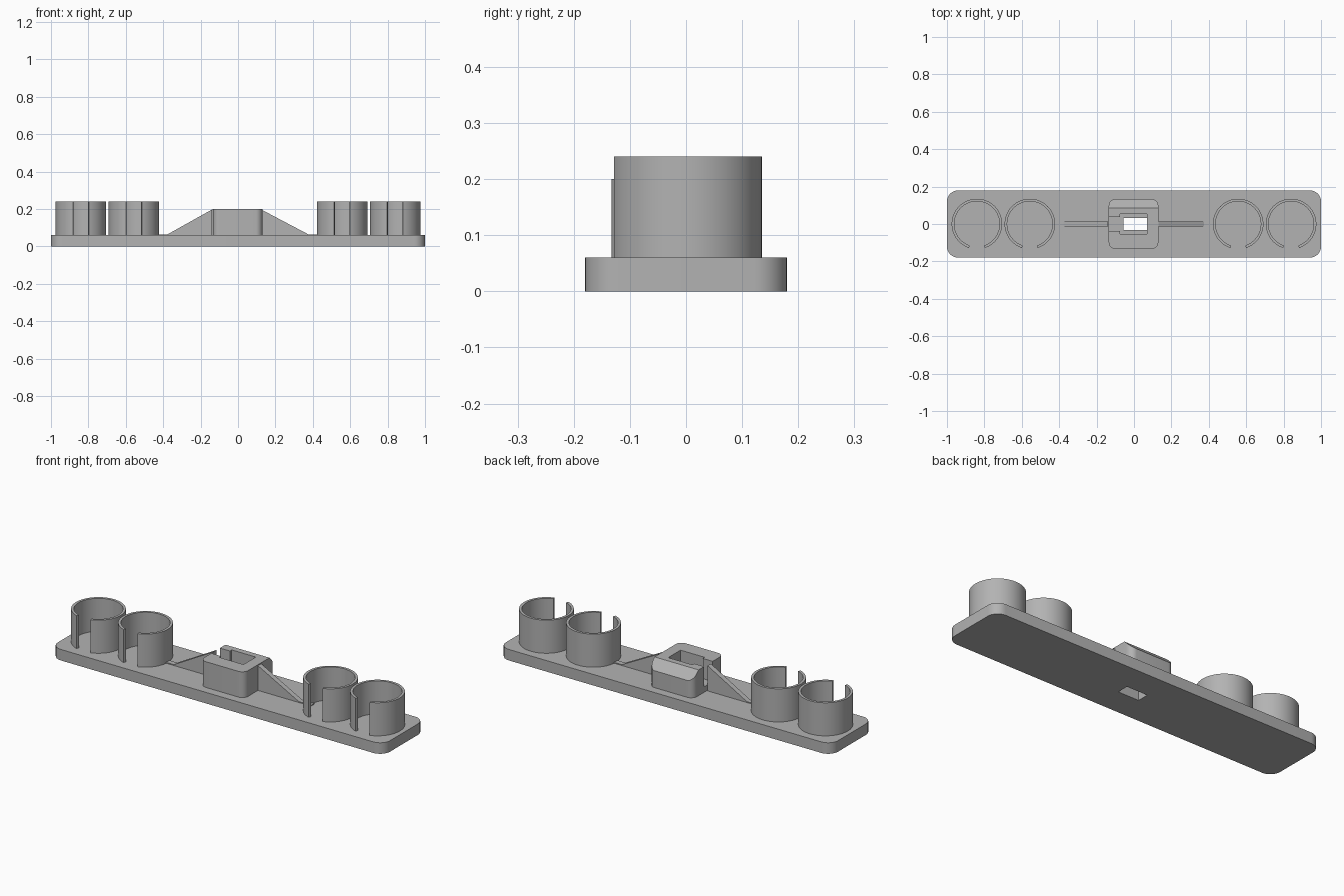
import bpy, bmesh
from math import sin, cos, pi, radians
from mathutils import Vector

cube = bpy.data.objects.get("Cube")
if cube:
    bpy.data.objects.remove(cube, do_unlink=True)

grey = bpy.data.materials.new("plain grey")
grey.use_nodes = True
COLOUR = (0.45, 0.45, 0.45, 1)
grey.diffuse_color = COLOUR
grey.node_tree.nodes["Principled BSDF"].inputs["Base Color"].default_value = COLOUR


def finish(name, bm):
    bmesh.ops.recalc_face_normals(bm, faces=bm.faces)
    mesh = bpy.data.meshes.new(name)
    bm.to_mesh(mesh)
    bm.free()
    mesh.materials.append(grey)
    obj = bpy.data.objects.new(name, mesh)
    bpy.context.collection.objects.link(obj)
    return obj


def prism(outline, direction):
    """Extrude a closed outline of 3D points along a direction."""
    bm = bmesh.new()
    face = bm.faces.new([bm.verts.new(p) for p in outline])
    result = bmesh.ops.extrude_face_region(bm, geom=[face], use_keep_orig=True)
    moved = [g for g in result["geom"] if isinstance(g, bmesh.types.BMVert)]
    bmesh.ops.translate(bm, verts=moved, vec=Vector(direction))
    return bm


def rounded_rect(x0, x1, y0, y1, r, z, steps=8):
    corners = [(x1 - r, y1 - r), (x0 + r, y1 - r), (x0 + r, y0 + r), (x1 - r, y0 + r)]
    points = []
    for i, (cx, cy) in enumerate(corners):
        for s in range(steps + 1):
            a = (i + s / steps) * pi / 2
            points.append((cx + r * cos(a), cy + r * sin(a), z))
    return points


def box(name, x0, x1, y0, y1, z0, z1):
    outline = [(x0, y0, z0), (x1, y0, z0), (x1, y1, z0), (x0, y1, z0)]
    return finish(name, prism(outline, (0, 0, z1 - z0)))


def cut(obj, cutter):
    mod = obj.modifiers.new("cut", "BOOLEAN")
    mod.operation = "DIFFERENCE"
    mod.solver = "EXACT"
    mod.object = cutter
    bpy.context.view_layer.objects.active = obj
    bpy.ops.object.modifier_apply(modifier=mod.name)
    bpy.data.objects.remove(cutter, do_unlink=True)


def smooth(obj):
    bpy.ops.object.select_all(action="DESELECT")
    obj.select_set(True)
    bpy.context.view_layer.objects.active = obj
    bpy.ops.object.shade_smooth_by_angle(angle=radians(30))


BASE_TOP = 0.06
BLOCK_TOP = 0.2

# Base plate with the central through hole
base = finish("base_plate", prism(rounded_rect(-1, 1, -0.18, 0.18, 0.06, 0), (0, 0, BASE_TOP)))
cut(base, box("hole_cutter", -0.055, 0.07, -0.032, 0.032, -0.1, 0.1))
smooth(base)

# Central block: rounded corners, chamfered top back edge
bm = prism(rounded_rect(-0.135, 0.13, -0.133, 0.133, 0.035, BASE_TOP), (0, 0, BLOCK_TOP - BASE_TOP))
bmesh.ops.bisect_plane(bm, geom=bm.verts[:] + bm.edges[:] + bm.faces[:],
                       plane_co=(0, 0.085, BLOCK_TOP), plane_no=(0, 1, 1), clear_outer=True)
bmesh.ops.holes_fill(bm, edges=[e for e in bm.edges if e.is_boundary], sides=0)
block = finish("centre_block", bm)

# Socket in the block: stepped pocket, and a slot through its right wall
cut(block, box("pocket_cutter", -0.075, 0.07, -0.053, 0.053, 0.09, 0.3))
cut(block, box("hole_cutter", -0.055, 0.07, -0.032, 0.032, 0, 0.3))
cut(block, box("slot_cutter", -0.2, -0.05, -0.037, 0.037, 0.09, 0.3))
smooth(block)

# Sloping fins with a low strip running out to the inner cups
for side, label in ((-1, "right"), (1, "left")):
    start = 0.14 if side < 0 else 0.125
    profile = [(start, BASE_TOP), (0.385, BASE_TOP), (start, BLOCK_TOP - 0.003)]
    outline = [(side * x, -0.014, z) for x, z in profile]
    finish(label + "_fin", prism(outline, (0, 0.028, 0)))
    x0, x1 = sorted((side * 0.37, side * 0.45))
    box(label + "_fin_strip", x0, x1, -0.014, 0.014, BASE_TOP, BASE_TOP + 0.005)

# Four thin-walled cups, each open at the front
OUTER, INNER, GAP, STEPS = 0.135, 0.121, radians(18.4), 56
angles = [-pi / 2 + GAP + (2 * pi - 2 * GAP) * i / STEPS for i in range(STEPS + 1)]
for label, cx in (("right_outer", -0.84), ("right_inner", -0.557),
                  ("left_inner", 0.557), ("left_outer", 0.84)):
    ring = [(cx + OUTER * cos(a), OUTER * sin(a), BASE_TOP) for a in angles]
    ring += [(cx + INNER * cos(a), INNER * sin(a), BASE_TOP) for a in reversed(angles)]
    smooth(finish(label + "_cup", prism(ring, (0, 0, 0.18))))
